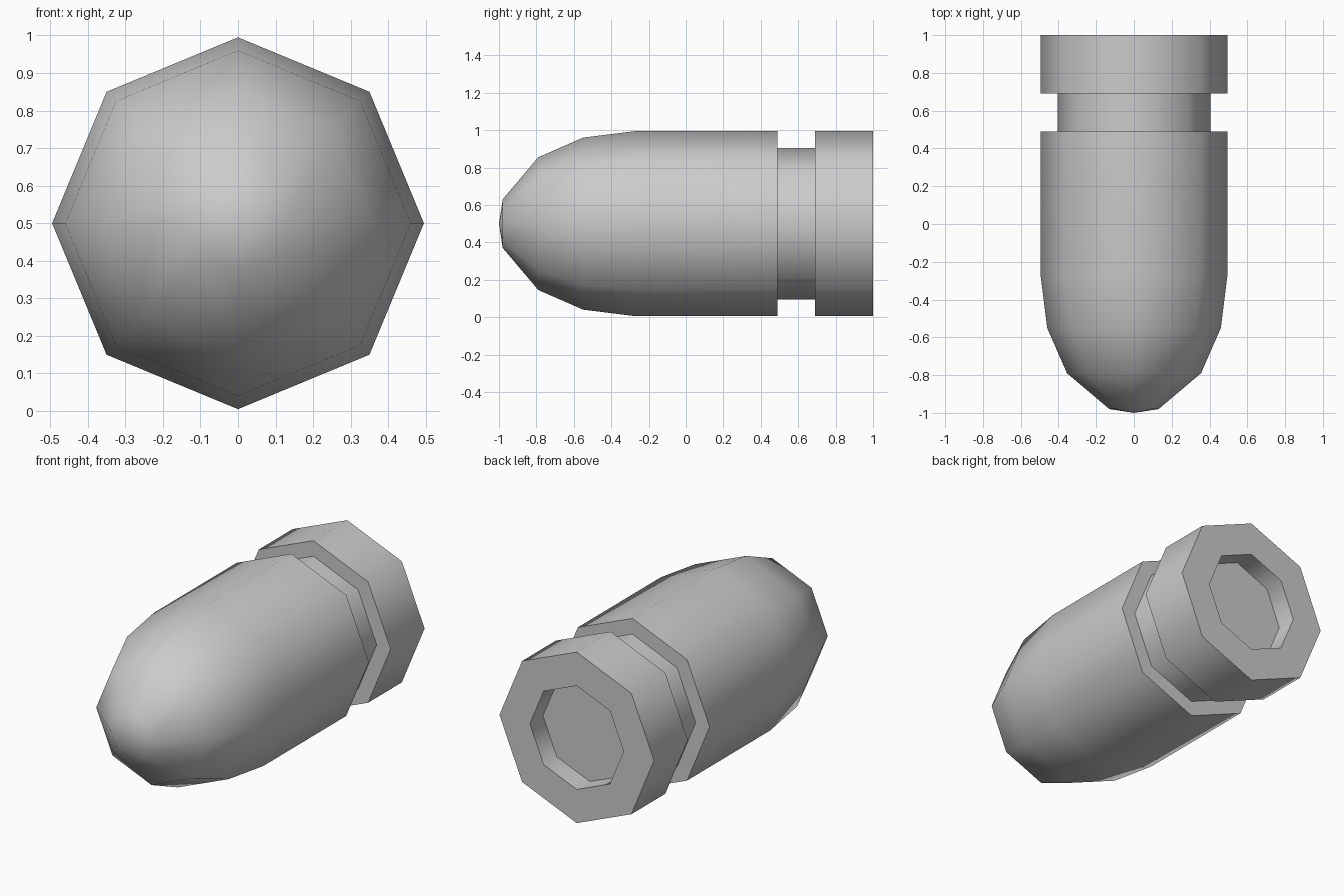
import bpy, bmesh, math

if "Cube" in bpy.data.objects:
    bpy.data.objects.remove(bpy.data.objects["Cube"])

SIDES = 8
# (y, radius) rings from the nose to the recess floor
PROFILE = [
    (-0.98, 0.13), (-0.79, 0.355), (-0.55, 0.46), (-0.27, 0.495), (0.49, 0.495),  # rounded nose, body
    (0.49, 0.405), (0.69, 0.405),                                              # groove
    (0.69, 0.495), (1.0, 0.495), (1.0, 0.44),                                  # base rim
    (1.0, 0.30), (0.88, 0.30), (0.88, 0.25),                                   # recess in the base
]


def ring(bm, y, r):
    step = 2 * math.pi / SIDES
    return [bm.verts.new((r * math.cos(i * step), y, 0.5 + r * math.sin(i * step)))
            for i in range(SIDES)]


bm = bmesh.new()
rings = [ring(bm, y, r) for y, r in PROFILE]
for a, b in zip(rings, rings[1:]):
    for i in range(SIDES):
        j = (i + 1) % SIDES
        bm.faces.new((a[i], a[j], b[j], b[i]))

# nose tip and recess floor
for loop, y in ((rings[0], -1.0), (rings[-1], 0.88)):
    tip = bm.verts.new((0, y, 0.5))
    for i in range(SIDES):
        bm.faces.new((loop[i], loop[(i + 1) % SIDES], tip))

bmesh.ops.recalc_face_normals(bm, faces=bm.faces)
for f in bm.faces:
    f.smooth = True
mesh = bpy.data.meshes.new("bullet_shell")
bm.to_mesh(mesh)
bm.free()
obj = bpy.data.objects.new("bullet_shell", mesh)
bpy.context.collection.objects.link(obj)

# faceted outline shaded smooth, crisp at the groove and rims
bpy.context.view_layer.objects.active = obj
obj.select_set(True)
bpy.ops.object.shade_smooth_by_angle(angle=math.radians(60))
